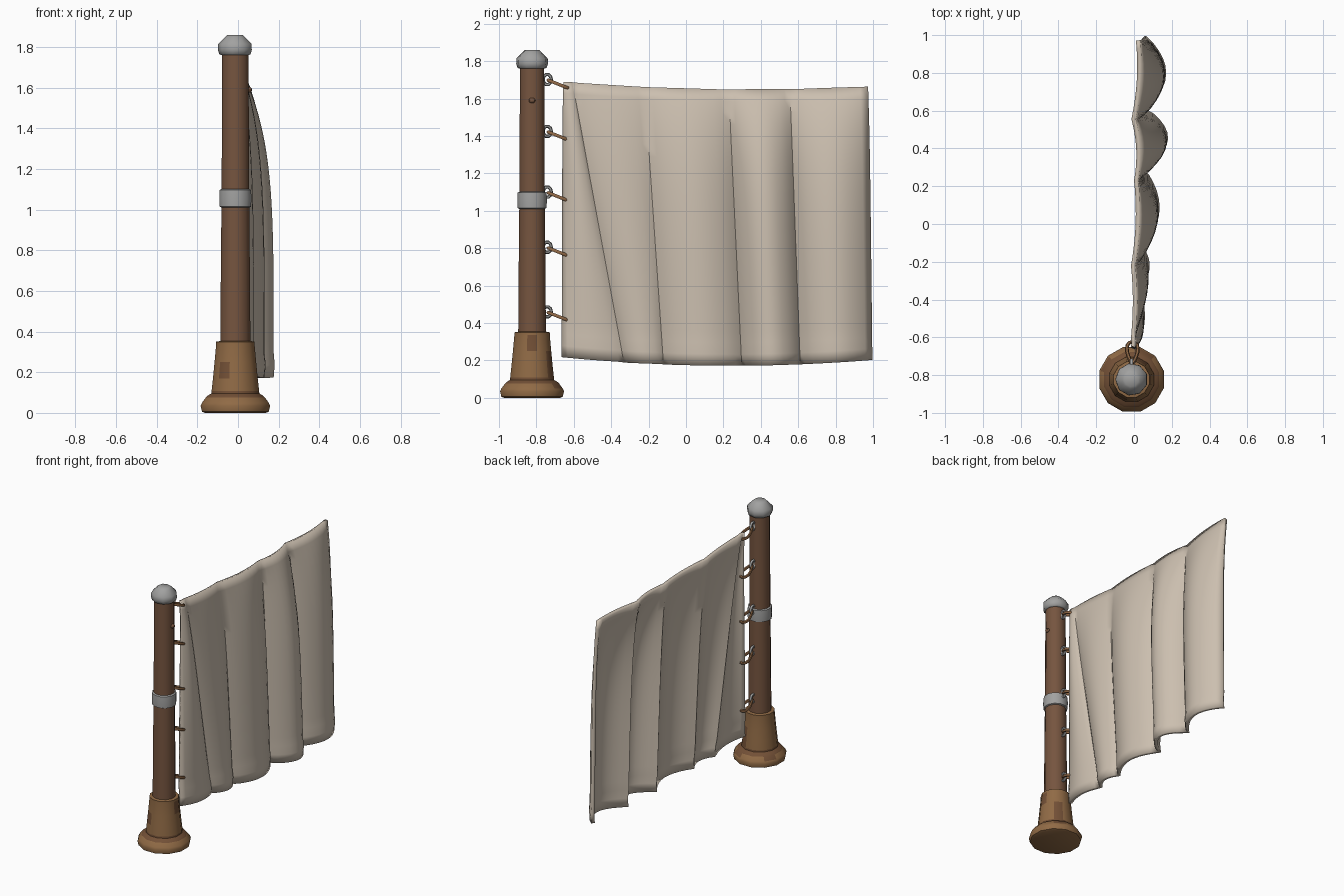
import bpy, bmesh, math, random
from mathutils import Vector

if "Cube" in bpy.data.objects:
    bpy.data.objects.remove(bpy.data.objects["Cube"])

random.seed(4)
PX, PY = -0.013, -0.823          # pole axis


def mat(name, rgb):
    m = bpy.data.materials.new(name)
    m.diffuse_color = (*rgb, 1)
    m.use_nodes = True
    m.node_tree.nodes["Principled BSDF"].inputs["Base Color"].default_value = m.diffuse_color
    return m


WOOD = mat("dark wood", (0.18, 0.09, 0.05))
BASE = mat("tan wood", (0.28, 0.145, 0.06))
WORN = mat("worn wood", (0.17, 0.08, 0.037))
METAL = mat("grey metal", (0.36, 0.36, 0.355))
ROPE = mat("rope brown", (0.27, 0.135, 0.06))
CLOTH = mat("cream cloth", (0.60, 0.52, 0.43))


def make(name, bm, mats, angle=40):
    bmesh.ops.recalc_face_normals(bm, faces=bm.faces)
    me = bpy.data.meshes.new(name)
    bm.to_mesh(me)
    bm.free()
    for m in mats:
        me.materials.append(m)
    ob = bpy.data.objects.new(name, me)
    bpy.context.collection.objects.link(ob)
    bpy.ops.object.select_all(action='DESELECT')
    ob.select_set(True)
    bpy.context.view_layer.objects.active = ob
    bpy.ops.object.shade_smooth_by_angle(angle=math.radians(angle))
    return ob


def turned(name, profile, mats, sides=12, angle=40, rule=None):
    """Closed lathe of (radius, z) points round the pole axis."""
    bm = bmesh.new()
    rings = []
    for r, z in profile:
        rings.append([bm.verts.new((PX + r * math.cos(2 * math.pi * (k + .5) / sides),
                                    PY + r * math.sin(2 * math.pi * (k + .5) / sides), z))
                      for k in range(sides)])
    for a, b in zip(rings, rings[1:]):
        for k in range(sides):
            n = (k + 1) % sides
            bm.faces.new((a[k], a[n], b[n], b[k]))
    bm.faces.new(rings[0][::-1])
    bm.faces.new(rings[-1])
    if rule:
        for f in bm.faces:
            f.material_index = rule(f.calc_center_median())
    return make(name, bm, mats, angle)


def tube(name, pts, radius, material, sides=6):
    """Closed loop of round tube through the points."""
    bm = bmesh.new()
    n = len(pts)
    nrm = (pts[n // 3] - pts[0]).cross(pts[2 * n // 3] - pts[0]).normalized()
    rings = []
    for i, p in enumerate(pts):
        side = (pts[(i + 1) % n] - pts[i - 1]).normalized().cross(nrm)
        rings.append([bm.verts.new(p + radius * (math.cos(a) * side + math.sin(a) * nrm))
                      for a in (2 * math.pi * k / sides for k in range(sides))])
    for i in range(n):
        a, b = rings[i], rings[(i + 1) % n]
        for k in range(sides):
            m = (k + 1) % sides
            bm.faces.new((a[k], a[m], b[m], b[k]))
    return make(name, bm, [material], 60)


# Pole, foot, collar and cap
turned("pole", [(.077, .3), (.074, .7), (.07, 1.1), (.067, 1.79)], [WOOD])


def worn(c):
    if .078 < c.z < .104:
        return 1
    return 1 if .055 < c.z < .3 and random.random() < .12 else 0


turned("foot", [(.155, 0), (.17, .006), (.177, .035), (.17, .05), (.15, .076), (.142, .084),
                (.122, .096), (.121, .108), (.114, .17), (.106, .25), (.098, .335), (.098, .35),
                (.07, .355)], [BASE, WORN], rule=worn)
turned("collar", [(.07, 1.01), (.08, 1.015), (.082, 1.055), (.08, 1.097), (.07, 1.102)], [METAL])
turned("cap", [(.07, 1.76), (.079, 1.765), (.086, 1.785), (.085, 1.815), (.05, 1.85),
               (.038, 1.86)], [METAL], sides=9, angle=50)

# Small peg on the pole side
bm = bmesh.new()
bmesh.ops.create_uvsphere(bm, u_segments=8, v_segments=6, radius=.018)
for v in bm.verts:
    v.co = Vector((v.co.x * .8 + PX + .068, v.co.y + PY, v.co.z * .8 + 1.59))
make("peg", bm, [WOOD])

# Rope loops with metal eyelets
for i, z in enumerate((1.672, 1.395, 1.07, .775, .43)):
    eye = [Vector((PX, -.742 + .022 * math.cos(a), z + .03 + .028 * math.sin(a)))
           for a in (2 * math.pi * k / 10 for k in range(10))]
    tube(f"eyelet_{i + 1}", eye, .009, METAL)
    loop = []
    for k in range(16):
        a = 2 * math.pi * k / 16
        u = math.cos(a)
        loop.append(Vector((PX + .004 + (.027 + .012 * u) * math.sin(a),
                            -.68 + .056 * u, z + .004 - .022 * u)))
    tube(f"rope_loop_{i + 1}", loop, .010, ROPE)

# Hanging cloth: pleats between drifting creases
TOP = [-.65, -.61, -.22, .23, .555, .972]        # crease y at the top
BOT = [-.66, -.33, -.12, .30, .61, .988]         # crease y at the bottom
XTOP = [-.005, -.005, -.004, .012, -.002, .022]  # crease x at the top
XBOT = [-.005, .01, .03, .032, .045, .05]        # crease x at the bottom
BULGE = [.03, .038, .08, .117, .098]             # pleat depth at the bottom
LIFT = [.003, .01, .016, .018, .016]             # pleat depth at the top
SEG, ROWS = 10, 24


def lerp(a, b, t):
    return a + (b - a) * t


def cloth_point(p, u, t):
    y = lerp(lerp(TOP[p], BOT[p], t), lerp(TOP[p + 1], BOT[p + 1], t), u)
    grow = 1 - (1 - t) ** 4.8
    x = lerp(lerp(XTOP[p], XBOT[p], grow), lerp(XTOP[p + 1], XBOT[p + 1], grow), u)
    x += lerp(LIFT[p], BULGE[p] + .008, grow) * math.sin(math.pi * u) ** .85
    x += .005 if .93 < t < .99 else 0            # hem
    s = (y + .655) / 1.64
    ztop = 1.69 - .115 * s * (1.13 - s) - .012 * s
    zbot = .218 - .15 * s * (1.1 - s)
    return Vector((x, y, lerp(ztop, zbot, t)))


bm = bmesh.new()
cols = [(p, k / SEG) for p in range(5) for k in range(SEG)] + [(4, 1.0)]
grid = [[bm.verts.new(cloth_point(p, u, r / ROWS)) for p, u in cols] for r in range(ROWS + 1)]
for a, b in zip(grid, grid[1:]):
    for k in range(len(cols) - 1):
        bm.faces.new((a[k], a[k + 1], b[k + 1], b[k]))
cloth = make("cloth", bm, [CLOTH], 45)
sol = cloth.modifiers.new("thickness", 'SOLIDIFY')
sol.thickness = .024
sol.offset = 0
